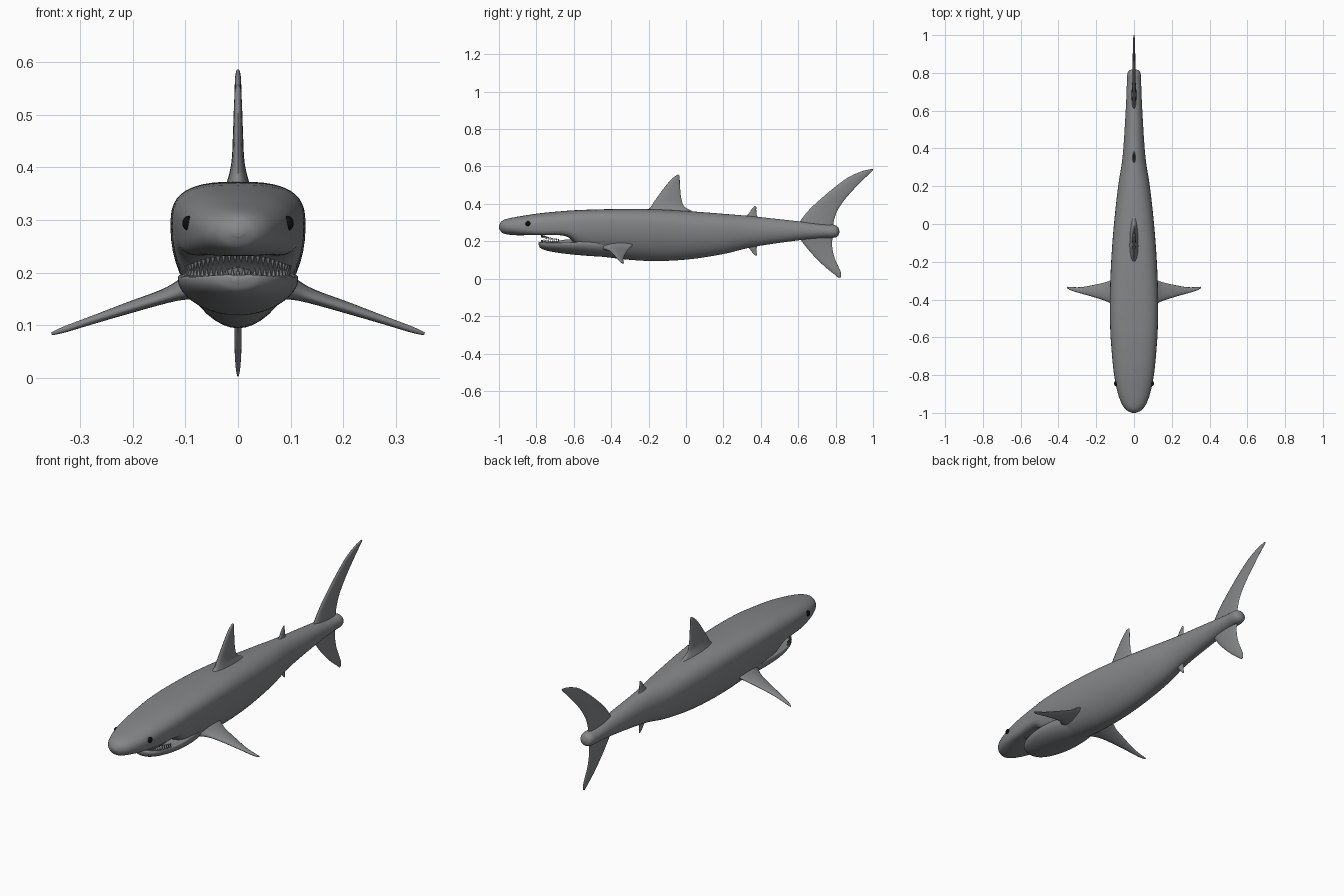
import bpy, bmesh, math
from mathutils import Vector


def material(name, c):
    m = bpy.data.materials.new(name)
    m.diffuse_color = (*c, 1)
    return m


GREY = material("skin grey", (0.235, 0.24, 0.25))
BLACK = material("eye black", (0.004, 0.004, 0.004))


def smooth_rows(rows, steps):
    """Catmull-Rom interpolation of every column of a station table."""
    out = []
    for i in range(len(rows) - 1):
        a, b = rows[max(i - 1, 0)], rows[i]
        c, d = rows[i + 1], rows[min(i + 2, len(rows) - 1)]
        for s in range(steps):
            t = s / steps
            out.append([0.5 * (2 * q + (r - p) * t + (2 * p - 5 * q + 4 * r - u) * t * t
                               + (3 * q - p - 3 * r + u) * t ** 3)
                        for p, q, r, u in zip(a, b, c, d)])
    out.append(list(rows[-1]))
    return out


def loft(name, rings, mat=GREY, angle=50):
    bm = bmesh.new()
    vs = [[bm.verts.new(p) for p in ring] for ring in rings]
    n = len(rings[0])
    for a, b in zip(vs, vs[1:]):
        for i in range(n):
            j = (i + 1) % n
            bm.faces.new((a[i], a[j], b[j], b[i]))
    bm.faces.new(vs[0])
    bm.faces.new(vs[-1])
    return finish(name, bm, mat, angle)


def finish(name, bm, mat, angle=50):
    bmesh.ops.recalc_face_normals(bm, faces=bm.faces)
    me = bpy.data.meshes.new(name)
    bm.to_mesh(me)
    bm.free()
    me.materials.append(mat)
    ob = bpy.data.objects.new(name, me)
    bpy.context.collection.objects.link(ob)
    bpy.context.view_layer.objects.active = ob
    ob.select_set(True)
    bpy.ops.object.shade_smooth_by_angle(angle=math.radians(angle))
    ob.select_set(False)
    return ob


def section(y, top, mid, bottom, w, n_top, n_low, arch=0, dish=0, count=48):
    """Superellipse ring; arch lifts the underside, dish sinks the top."""
    ring = []
    for i in range(count):
        a = 2 * math.pi * i / count
        c, s = math.cos(a), math.sin(a)
        n = n_top if s >= 0 else n_low
        x = math.copysign(abs(c) ** (2 / n), c)
        k = abs(s) ** (2 / n)
        f = max(0, 1 - x * x)
        z = mid + (top - mid) * k - dish * f if s >= 0 else mid - (mid - bottom) * k + arch * f
        ring.append(Vector((x * w, y, z)))
    return ring


# Body with snout: y, top, mid, bottom, half width, top power, low power, arch
BODY = [
    (-1.0, 0.285, 0.278, 0.270, 0.010, 2, 2, 0),
    (-0.985, 0.308, 0.278, 0.247, 0.040, 2, 2, 0),
    (-0.95, 0.322, 0.278, 0.236, 0.066, 2.2, 2.2, 0.0),
    (-0.88, 0.335, 0.280, 0.222, 0.090, 2.4, 2.6, 0.01),
    (-0.78, 0.350, 0.283, 0.208, 0.108, 2.6, 3, 0.03),
    (-0.64, 0.363, 0.286, 0.204, 0.121, 2.8, 3, 0.025),
    (-0.55, 0.368, 0.287, 0.140, 0.126, 3, 2.2, 0),
    (-0.40, 0.372, 0.286, 0.112, 0.128, 3, 2, 0),
    (-0.20, 0.372, 0.280, 0.095, 0.121, 2.8, 1.9, 0),
    (0.0, 0.362, 0.270, 0.102, 0.106, 2.5, 1.9, 0),
    (0.20, 0.347, 0.262, 0.132, 0.084, 2.2, 2, 0),
    (0.36, 0.333, 0.258, 0.170, 0.060, 2, 2, 0),
    (0.60, 0.307, 0.256, 0.205, 0.044, 2, 2, 0),
    (0.74, 0.290, 0.254, 0.217, 0.038, 2, 2, 0),
    (0.79, 0.288, 0.253, 0.219, 0.036, 2, 2, 0),
    (0.812, 0.276, 0.252, 0.228, 0.026, 2, 2, 0),
    (0.82, 0.257, 0.252, 0.247, 0.005, 2, 2, 0)]
loft("body", [section(*r) for r in smooth_rows(BODY, 6)])

# Lower jaw: y, top, mid, bottom, half width, powers, arch, dish
JAW = [
    (-0.788, 0.193, 0.189, 0.182, 0.015, 3, 2, 0, 0),
    (-0.780, 0.199, 0.188, 0.166, 0.042, 3, 2, 0, 0.003),
    (-0.755, 0.201, 0.187, 0.153, 0.068, 3, 2, 0, 0.012),
    (-0.71, 0.202, 0.187, 0.143, 0.091, 3, 2, 0, 0.025),
    (-0.64, 0.204, 0.188, 0.133, 0.109, 3, 2, 0, 0.025),
    (-0.56, 0.206, 0.188, 0.125, 0.114, 3, 2, 0, 0.01),
    (-0.46, 0.200, 0.185, 0.119, 0.104, 3, 2, 0, 0),
    (-0.38, 0.190, 0.180, 0.125, 0.080, 3, 2, 0, 0)]
loft("lower_jaw", [section(*r) for r in smooth_rows(JAW, 6)])

# Tongue
loft("tongue", [section(y, z, 0.185, 0.17, w, 2, 2, count=20) for y, z, w in
                [(-0.745, 0.188, 0.008), (-0.735, 0.194, 0.02), (-0.70, 0.2, 0.03),
                 (-0.64, 0.21, 0.034), (-0.58, 0.212, 0.034)]])

# Teeth: two U-shaped rows of small cones
for name, base, h, count in (("lower_teeth", 0.194, 0.017, 27), ("upper_teeth", 0.213, -0.017, 26)):
    bm = bmesh.new()
    for i in range(count):
        a = math.pi * (0.05 + 0.9 * i / (count - 1))
        p = Vector((0.098 * math.cos(a), -0.665 - 0.108 * math.sin(a), 0))
        lift = 0.022 * math.sin(a) ** 2 if h < 0 else 0
        p.z = base + lift
        ring = [bm.verts.new(p + Vector((0.0052 * math.cos(t), 0.0052 * math.sin(t), 0)))
                for t in (k * math.pi / 3 for k in range(6))]
        tip = bm.verts.new(p + Vector((0, 0, h)))
        bm.faces.new(ring)
        for k in range(6):
            bm.faces.new((ring[k], ring[(k + 1) % 6], tip))
    finish(name, bm, GREY, 30)


def fin(name, stations, normal, angle=60):
    """Loft a fin from rows of leading edge, trailing edge and half thickness."""
    rings = []
    nrm = Vector(normal).normalized()
    for r in smooth_rows(stations, 5):
        le, te, t = Vector(r[0:3]), Vector(r[3:6]), r[6]
        ring = []
        for i in range(20):
            a = 2 * math.pi * i / 20
            u = (1 - math.cos(a)) / 2
            ring.append(le.lerp(te, u) + nrm * t * math.sin(a) * (1.15 - 0.4 * u))
        rings.append(ring)
    return loft(name, rings, GREY, angle)


def upright(name, rows):
    """Fin in the middle plane: LE y, LE z, TE y, TE z, half thickness."""
    return fin(name, [(0, a, b, 0, c, d, t) for a, b, c, d, t in rows], (1, 0, 0))


upright("dorsal_fin", [
    (-0.23, 0.350, 0.07, 0.345, 0.032), (-0.195, 0.376, 0.025, 0.366, 0.022),
    (-0.165, 0.420, -0.012, 0.390, 0.013), (-0.125, 0.475, -0.027, 0.440, 0.010),
    (-0.085, 0.525, -0.032, 0.500, 0.008), (-0.055, 0.550, -0.034, 0.540, 0.006),
    (-0.042, 0.557, -0.036, 0.553, 0.002)])
upright("rear_dorsal_fin", [
    (0.31, 0.325, 0.41, 0.315, 0.012), (0.332, 0.344, 0.382, 0.332, 0.007),
    (0.352, 0.372, 0.376, 0.360, 0.005), (0.369, 0.389, 0.376, 0.384, 0.002)])
upright("anal_fin", [
    (0.31, 0.180, 0.41, 0.195, 0.012), (0.335, 0.165, 0.382, 0.175, 0.007),
    (0.355, 0.140, 0.376, 0.150, 0.005), (0.372, 0.123, 0.380, 0.126, 0.002)])
upright("tail_fin_upper", [
    (0.59, 0.265, 0.80, 0.240, 0.016), (0.61, 0.307, 0.787, 0.285, 0.013),
    (0.66, 0.370, 0.803, 0.350, 0.010), (0.727, 0.432, 0.835, 0.405, 0.009),
    (0.80, 0.493, 0.880, 0.460, 0.008), (0.87, 0.543, 0.930, 0.512, 0.007),
    (0.94, 0.574, 0.972, 0.553, 0.006), (0.985, 0.585, 0.995, 0.574, 0.004),
    (0.998, 0.586, 1.0, 0.583, 0.002)])
upright("tail_fin_lower", [
    (0.59, 0.245, 0.79, 0.250, 0.016), (0.615, 0.205, 0.782, 0.205, 0.012),
    (0.65, 0.160, 0.783, 0.160, 0.009), (0.69, 0.115, 0.795, 0.110, 0.007),
    (0.745, 0.062, 0.815, 0.065, 0.007), (0.795, 0.022, 0.829, 0.030, 0.005),
    (0.817, 0.003, 0.828, 0.008, 0.002)])

# Pectoral fins and eyes, mirrored left and right
for side, s in (("left", 1), ("right", -1)):
    fin(side + "_pectoral_fin", [(s * x, a, z - d, s * x, b, z + d, t) for x, a, b, z, d, t in [
        (0.07, -0.47, -0.27, 0.182, 0.012, 0.030), (0.105, -0.435, -0.287, 0.170, 0.008, 0.020),
        (0.14, -0.412, -0.305, 0.156, 0.004, 0.014), (0.21, -0.388, -0.322, 0.133, 0.002, 0.011),
        (0.28, -0.368, -0.334, 0.109, 0, 0.008), (0.33, -0.353, -0.334, 0.092, 0, 0.006),
        (0.354, -0.340, -0.332, 0.084, 0, 0.003)]], (s * 0.31, 0, 0.95))
    bm = bmesh.new()
    bmesh.ops.create_uvsphere(bm, u_segments=20, v_segments=12, radius=0.014)
    eye = finish(side + "_eye", bm, BLACK)
    eye.location = (s * 0.0945, -0.845, 0.294)
    eye.scale = (0.8, 1, 1)
